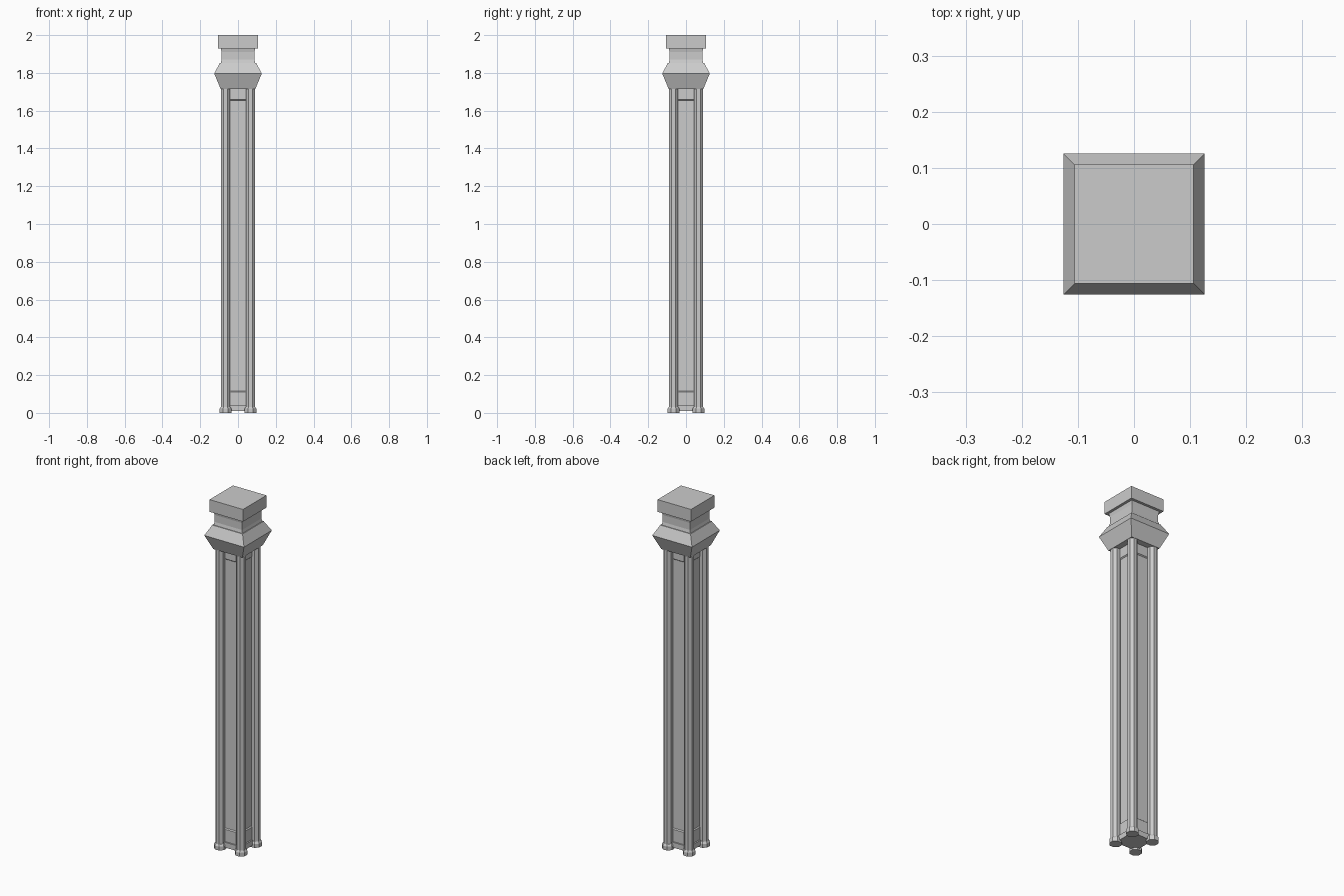
import bpy, bmesh, math

if "Cube" in bpy.data.objects:
    bpy.data.objects.remove(bpy.data.objects["Cube"])


def loft(name, rings, sides, centre=(0, 0), turn=0.0):
    """Closed prism through (z, half_width) rings; half_width is to the flat."""
    bm = bmesh.new()
    loops = []
    for z, w in rings:
        r = w / math.cos(math.pi / sides)
        loops.append([bm.verts.new((centre[0] + r * math.cos(turn + 2 * math.pi * (i + .5) / sides),
                                    centre[1] + r * math.sin(turn + 2 * math.pi * (i + .5) / sides), z))
                      for i in range(sides)])
    for a, b in zip(loops, loops[1:]):
        for i in range(sides):
            j = (i + 1) % sides
            bm.faces.new((a[i], a[j], b[j], b[i]))
    bm.faces.new(loops[0][::-1])
    bm.faces.new(loops[-1])
    me = bpy.data.meshes.new(name)
    bm.to_mesh(me)
    bm.free()
    ob = bpy.data.objects.new(name, me)
    bpy.context.collection.objects.link(ob)
    return ob


# Recessed core panels with a raised rail at each end
loft("core_panels", [(0.03, 0.058), (0.11, 0.058)] + [(0.115, 0.052), (1.655, 0.052)]
     + [(1.66, 0.058), (1.74, 0.058)], 4)

# Thin plinth between the feet
loft("plinth", [(0.01, 0.066), (0.04, 0.066)], 4)

# Faceted corner posts on wider feet
for sx in (-1, 1):
    for sy in (-1, 1):
        c = (sx * 0.066, sy * 0.066)
        tag = ("left" if sx < 0 else "right") + ("_front" if sy < 0 else "_back")
        loft("post_" + tag, [(0.02, 0.024), (1.74, 0.024)], 8, c)
        loft("foot_" + tag, [(0, 0.031), (0.022, 0.031), (0.032, 0.025)], 8, c)

# Flared collar, concave neck and square cap
loft("collar", [(1.715, 0.092), (1.797, 0.126), (1.853, 0.096)], 4)
loft("neck", [(1.85, 0.092), (1.87, 0.087), (1.91, 0.087), (1.935, 0.092)], 4)
loft("cap", [(1.93, 0.106), (2.0, 0.106)], 4)
